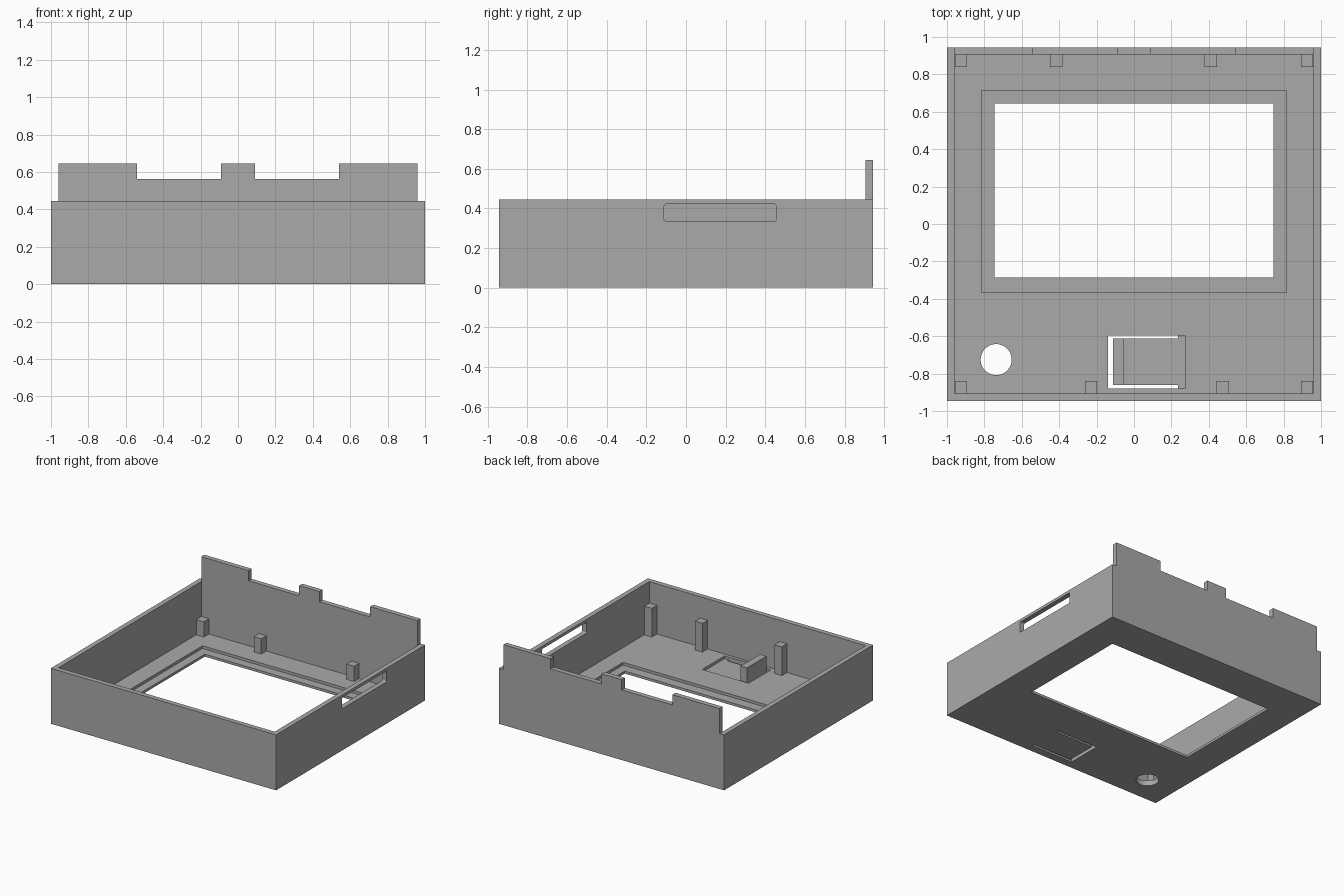
import bpy
import bmesh

cube = bpy.data.objects.get("Cube")
if cube:
    bpy.data.objects.remove(cube, do_unlink=True)

grey = bpy.data.materials.new("plain grey")
grey.use_nodes = True
colour = (0.4, 0.4, 0.4, 1)
grey.diffuse_color = colour
grey.node_tree.nodes["Principled BSDF"].inputs["Base Color"].default_value = colour

# Main dimensions
X, Y, H = 1.0, 0.945, 0.445
WALL, FLOOR, THIN = 0.04, 0.042, 0.02
XI, YI = X - WALL, Y - WALL


def finish(name, bm):
    bmesh.ops.recalc_face_normals(bm, faces=bm.faces)
    mesh = bpy.data.meshes.new(name)
    bm.to_mesh(mesh)
    bm.free()
    mesh.materials.append(grey)
    obj = bpy.data.objects.new(name, mesh)
    bpy.context.scene.collection.objects.link(obj)
    return obj


def box(name, x, y, z, round_x=0):
    """Box from (low, high) ranges, with optional rounding of edges along x."""
    bm = bmesh.new()
    bmesh.ops.create_cube(bm, size=1)
    for v in bm.verts:
        for i, (lo, hi) in enumerate((x, y, z)):
            v.co[i] = hi if v.co[i] > 0 else lo
    if round_x:
        edges = [e for e in bm.edges
                 if abs(e.verts[0].co.x - e.verts[1].co.x) > 1e-4]
        bmesh.ops.bevel(bm, geom=edges, offset=round_x, segments=3,
                        profile=0.5, affect='EDGES')
    return finish(name, bm)


def cut(target, cutter):
    cutter.hide_render = True
    mod = target.modifiers.new("cut", 'BOOLEAN')
    mod.operation = 'DIFFERENCE'
    mod.solver = 'EXACT'
    mod.object = cutter
    bpy.context.view_layer.objects.active = target
    bpy.ops.object.modifier_apply(modifier=mod.name)
    bpy.data.objects.remove(cutter, do_unlink=True)


# Open tray
tray = box("tray", (-X, X), (-Y, Y), (0, H))
cut(tray, box("cavity", (-XI, XI), (-YI, YI), (FLOOR, 1)))

# Screen window with a stepped ledge
cut(tray, box("ledge_cut", (-0.815, 0.815), (-0.365, 0.713), (THIN, 0.2)))
cut(tray, box("window_cut", (-0.745, 0.745), (-0.287, 0.643), (-0.1, 0.2)))

# Round hole in the floor
bm = bmesh.new()
bmesh.ops.create_cone(bm, cap_ends=True, segments=48, radius1=0.083,
                      radius2=0.083, depth=0.4)
bmesh.ops.translate(bm, verts=bm.verts, vec=(-0.737, -0.725, 0))
cut(tray, finish("hole_cut", bm))

# Thin spring flap freed on three sides
cut(tray, box("flap_recess", (-0.14, 0.273), (-0.88, -0.595), (THIN, 0.2)))
through = (-0.1, 0.1)
cut(tray, box("flap_end_slot", (-0.14, -0.112), (-0.88, -0.595), through))
for y in ((-0.88, -0.86), (-0.613, -0.595)):
    cut(tray, box("flap_side_slot", (-0.14, 0.235), y, through))
box("flap_block", (-0.112, -0.055), (-0.86, -0.613), (THIN, 0.15))

# Rounded slot through the +x wall
cut(tray, box("side_slot_cut", (0.9, 1.1), (-0.11, 0.455), (0.335, 0.422), 0.01))

# Notched rear tab standing on the back wall
half = [(0.09, 0.645), (0.09, 0.563), (0.54, 0.563), (0.54, 0.645),
        (XI, 0.645), (XI, H)]
outline = half + [(-x, z) for x, z in reversed(half)]
bm = bmesh.new()
face = bm.faces.new([bm.verts.new((x, YI, z)) for x, z in outline])
ext = bmesh.ops.extrude_face_region(bm, geom=[face])
bmesh.ops.translate(bm, vec=(0, WALL, 0),
                    verts=[g for g in ext["geom"] if isinstance(g, bmesh.types.BMVert)])
finish("rear_tab", bm)

# Support posts: short at the back, tall at the front
for x in (-0.925, -0.415, 0.41, 0.925):
    box("back_post", (x - 0.033, x + 0.033), (0.84, YI), (FLOOR, 0.165))
for x in (-0.925, -0.23, 0.475, 0.925):
    box("front_post", (x - 0.033, x + 0.033), (-YI, -0.84), (FLOOR, 0.273))
